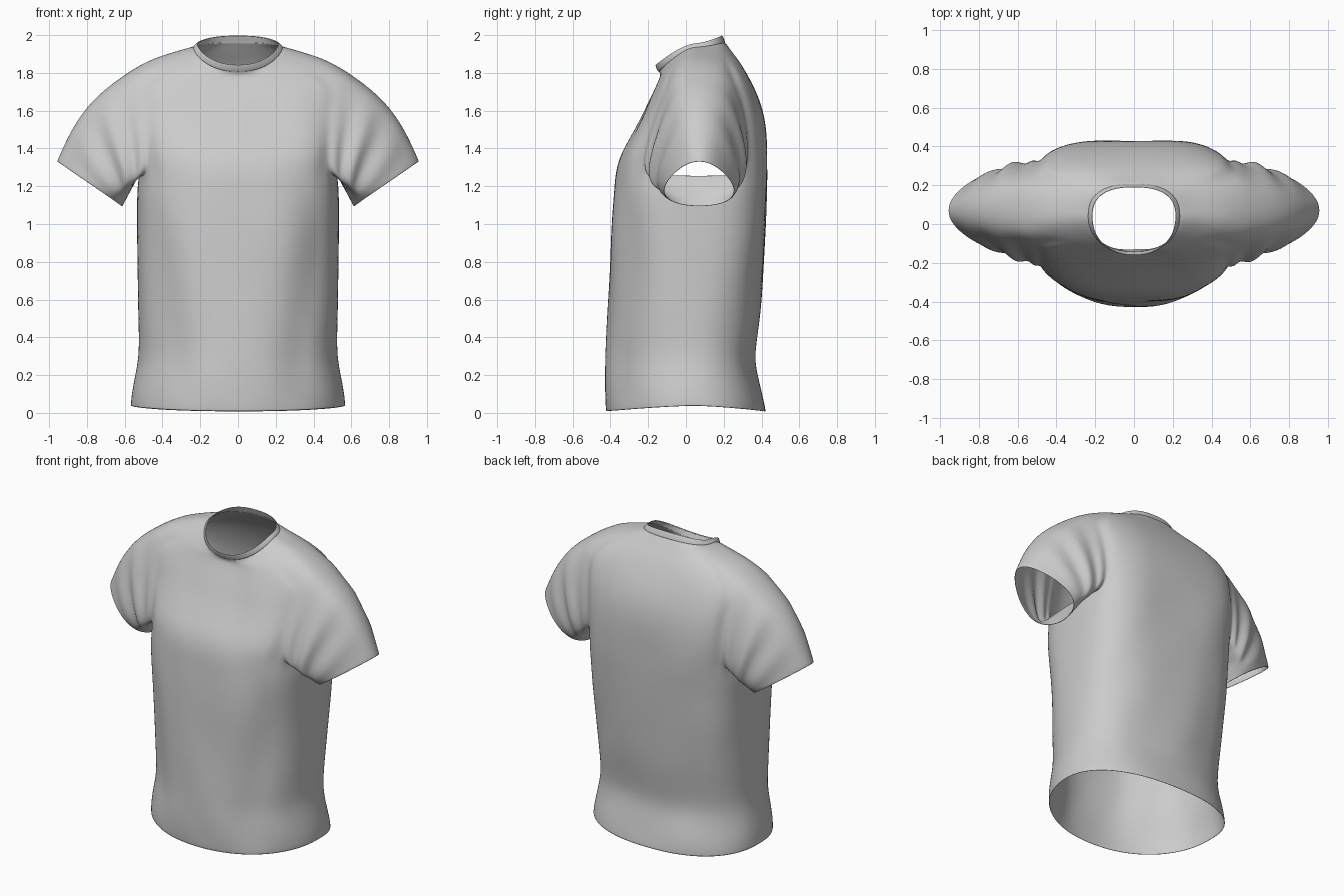
import bpy, bmesh
from math import sin, cos, pi, atan2
from mathutils import Vector, noise

if "Cube" in bpy.data.objects:
    bpy.data.objects.remove(bpy.data.objects["Cube"])

cloth = bpy.data.materials.new("light grey cloth")
cloth.use_nodes = True
grey = (0.6, 0.6, 0.6, 1)
cloth.diffuse_color = grey
cloth.node_tree.nodes["Principled BSDF"].inputs["Base Color"].default_value = grey

N = 48          # points around the body
HALF = 5        # columns of the armhole on each side of the seam
YC = 0.04       # depth of the side seam


def power(v, e):
    return (1 if v >= 0 else -1) * abs(v) ** e


def ring(bm, w, front, back, zside, zfront, zback, nfront, nback):
    """One closed loop around the body: a squared ellipse with its own front and back."""
    verts = []
    for i in range(N):
        t = 2 * pi * i / N
        c, s = cos(t), sin(t)
        edge, z, n = (back, zback, nback) if s > 0 else (front, zfront, nfront)
        y = YC + (edge - YC) * abs(s) ** (2 / n)
        verts.append(bm.verts.new((w * power(c, 2 / n), y,
                                   zside + (z - zside) * abs(s) ** 1.3)))
    return verts


def bridge(bm, a, b):
    n = len(a)
    return [bm.faces.new((a[i], a[(i + 1) % n], b[(i + 1) % n], b[i])) for i in range(n)]


def finish(bm, name, thickness):
    bmesh.ops.recalc_face_normals(bm, faces=bm.faces)
    mesh = bpy.data.meshes.new(name)
    bm.to_mesh(mesh)
    bm.free()
    mesh.materials.append(cloth)
    mesh.polygons.foreach_set("use_smooth", [True] * len(mesh.polygons))
    obj = bpy.data.objects.new(name, mesh)
    bpy.context.collection.objects.link(obj)
    solid = obj.modifiers.new("cloth thickness", "SOLIDIFY")
    solid.thickness, solid.offset = thickness, -1
    sub = obj.modifiers.new("smooth", "SUBSURF")
    sub.levels = sub.render_levels = 2


# Body: half width, front, back, heights at side, front, back, squareness front, back
straight = [
    (.57, -.425, .425, .035, .005, .005, 2.1, 2.3),
    (.563, -.432, .41, .11, .09, .09, 2.1, 2.3),
    (.545, -.432, .385, .2, .19, .18, 2.1, 2.3),
    (.528, -.427, .36, .29, .29, .28, 2.1, 2.4),
    (.525, -.42, .375, .39, .39, .39, 2.2, 2.4),
    (.53, -.41, .4, .55, .55, .55, 2.3, 2.5),
    (.532, -.405, .41, .72, .72, .72, 2.4, 2.7),
    (.535, -.4, .42, .9, .9, .9, 2.6, 3),
    (.535, -.39, .425, 1.06, 1.06, 1.06, 2.8, 3.2),
    (.535, -.38, .427, 1.18, 1.18, 1.18, 2.9, 3.5),
]
armhole = [
    (.53, -.375, .428, 1.26, 1.26, 1.26, 2.9, 3.7),
    (.535, -.35, .428, 1.36, 1.36, 1.36, 3.1, 3.9),
    (.545, -.29, .425, 1.47, 1.46, 1.47, 3.2, 3.9),
    (.56, -.235, .41, 1.59, 1.56, 1.58, 3.1, 3.7),
    (.59, -.195, .38, 1.71, 1.65, 1.68, 2.9, 3.2),
    (.58, -.16, .34, 1.815, 1.72, 1.77, 2.7, 2.9),
]
shoulder = [
    (.47, -.14, .295, 1.87, 1.765, 1.85, 2.6, 2.7),
    (.36, -.135, .25, 1.905, 1.785, 1.905, 2.5, 2.5),
    (.27, -.138, .22, 1.93, 1.797, 1.945, 2.3, 2.5),
    (.232, -.145, .204, 1.938, 1.81, 1.965, 2.2, 2.5),
]
bm = bmesh.new()
rows = [ring(bm, *k) for k in straight + armhole + shoulder]
first, last = len(straight), len(straight) + len(armhole) - 1
cut = {1: [], -1: []}
for r in range(len(rows) - 1):
    faces = bridge(bm, rows[r], rows[r + 1])
    if first <= r < last:
        for i, f in enumerate(faces):
            if i < HALF or i >= N - HALF:
                cut[1].append(f)
            elif N // 2 - HALF <= i < N // 2 + HALF:
                cut[-1].append(f)

# Soft creases on the body
for row in rows[1:-2]:
    for v in row:
        p = v.co
        d = noise.noise(Vector((p.x * 4, p.y * 4 + 7, p.z * 3 + p.x * 2)))
        v.co.y += 0.012 * d
        # slanting drape beside the front panel
        if p.y < YC and p.z < 1.15:
            off = abs(abs(p.x) - .3 - .12 * p.z) / .13
            v.co.y += 0.028 * max(0, 1 - off) * sin(pi * p.z / 1.15)

# Armholes and sleeves
STEPS = 12
for side in (1, -1):
    bmesh.ops.delete(bm, geom=cut[side], context="FACES")
    mid = 0 if side == 1 else N // 2
    cols = [(mid + j) % N for j in range(-HALF, HALF + 1)]
    loop = ([rows[first][c] for c in cols]
            + [rows[r][cols[-1]] for r in range(first + 1, last)]
            + [rows[last][c] for c in reversed(cols)]
            + [rows[r][cols[0]] for r in range(last - 1, first, -1)])
    n = len(loop)
    # round the corners of the opening
    for _ in range(4):
        new = [(loop[i - 1].co + loop[i].co * 2 + loop[(i + 1) % n].co) / 4 for i in range(n)]
        for v, co in zip(loop, new):
            v.co = co
    start = [v.co.copy() for v in loop]
    angle = [atan2((p.y - .07) / .24, (p.z - 1.53) / .28) for p in start]
    prev = loop
    for k in range(1, STEPS + 1):
        s = k / STEPS
        swell = sin(pi * s)
        cur = []
        for p, a in zip(start, angle):
            top, across = cos(a), sin(a)
            # cuff: egg shaped, narrow at the top
            end = Vector((side * (.785 + .175 * top),
                          .07 + .18 * (1 - .32 * top) * power(across, .95),
                          1.21 + .12 * top))
            co = p.lerp(end, s)
            up = max(0, top)
            co += Vector((side * .04 * up, .022 * across, .04 * up)) * swell
            # gathered folds on the front and back of the sleeve
            fold = sin(s * 17 + 2.2 * top) * swell * across * across
            co += Vector((side * .008 * fold, across * .016 * fold, 0))
            cur.append(bm.verts.new(co))
        bridge(bm, prev, cur)
        prev = cur
loose = [v for v in bm.verts if not v.link_faces]
bmesh.ops.delete(bm, geom=loose, context="VERTS")
finish(bm, "shirt_body_and_sleeves", .006)

# Collar: a narrow band standing slightly proud of the neckline
bm = bmesh.new()
bands = [ring(bm, *k) for k in (
    (.238, -.146, .208, 1.935, 1.804, 1.96, 2.2, 2.5),
    (.235, -.152, .206, 1.941, 1.812, 1.968, 2.2, 2.5),
    (.224, -.16, .198, 1.952, 1.832, 1.988, 2.2, 2.5),
    (.217, -.163, .191, 1.957, 1.845, 2.0, 2.2, 2.5),
    (.213, -.155, .188, 1.953, 1.84, 1.995, 2.2, 2.5),
)]
for a, b in zip(bands, bands[1:]):
    bridge(bm, a, b)
finish(bm, "collar", .005)
